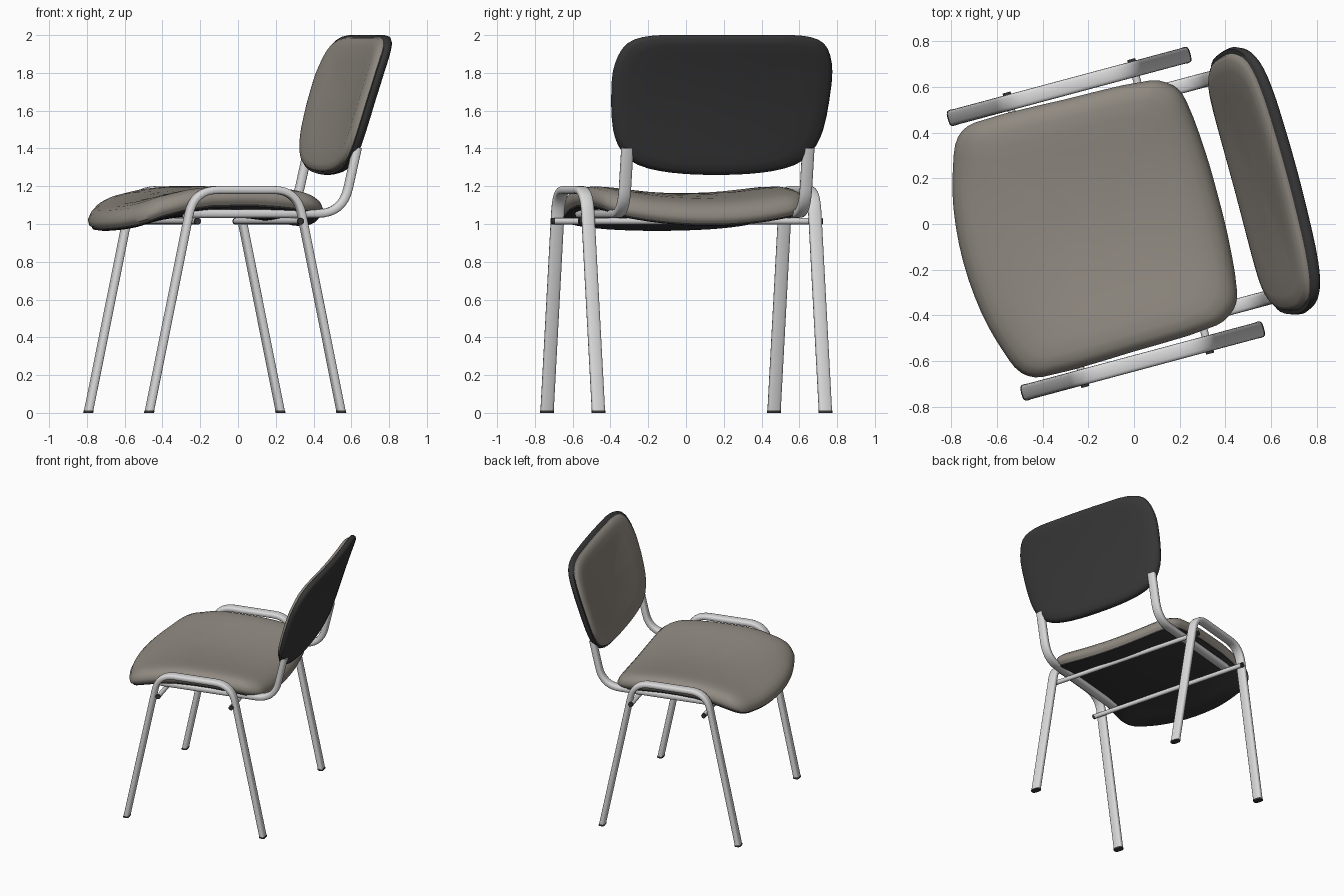
import bpy, bmesh, math
from mathutils import Vector

if "Cube" in bpy.data.objects:
    bpy.data.objects.remove(bpy.data.objects["Cube"])

TURN = math.radians(15)   # the whole chair is turned about z
MID = 0.033               # sideways centre line of the chair


def material(name, r, g, b):
    m = bpy.data.materials.new(name)
    m.diffuse_color = (r, g, b, 1)
    m.use_nodes = True
    m.node_tree.nodes["Principled BSDF"].inputs["Base Color"].default_value = m.diffuse_color
    return m


FABRIC = material("taupe fabric", 0.28, 0.254, 0.22)
BLACK = material("black plastic", 0.038, 0.038, 0.039)
METAL = material("grey metal", 0.70, 0.70, 0.70)


def finish(name, bm, mats, angle=40):
    bmesh.ops.recalc_face_normals(bm, faces=bm.faces)
    me = bpy.data.meshes.new(name)
    bm.to_mesh(me)
    bm.free()
    for m in mats:
        me.materials.append(m)
    ob = bpy.data.objects.new(name, me)
    bpy.context.collection.objects.link(ob)
    ob.rotation_euler.z = TURN
    bpy.ops.object.select_all(action='DESELECT')
    ob.select_set(True)
    bpy.context.view_layer.objects.active = ob
    bpy.ops.object.shade_smooth_by_angle(angle=math.radians(angle))
    return ob


def lerp_table(table, x):
    if x <= table[0][0]:
        return table[0][1]
    for (x0, y0), (x1, y1) in zip(table, table[1:]):
        if x <= x1:
            return y0 + (y1 - y0) * (x - x0) / (x1 - x0)
    return table[-1][1]


def fillet(points, d, n=8):
    """Polyline with every inner corner rounded, starting d before it."""
    pts = [Vector(p) for p in points]
    out = [pts[0]]
    for a, b, c in zip(pts, pts[1:], pts[2:]):
        p, q = b + (a - b).normalized() * d, b + (c - b).normalized() * d
        for i in range(n + 1):
            t = i / n
            out.append(p * (1 - t) ** 2 + b * 2 * t * (1 - t) + q * t * t)
    return out + [pts[-1]]


def bridge(bm, r0, r1, mat=0):
    n = len(r0)
    for i in range(n):
        f = bm.faces.new((r0[i], r0[(i + 1) % n], r1[(i + 1) % n], r1[i]))
        f.material_index = mat


def oval_tube(name, path, v, across, thick, mat, flat_ends=False, n=16):
    """Flattened tube along a path in the lengthwise (u, z) plane."""
    bm = bmesh.new()
    rings = []
    for i, p in enumerate(path):
        t = (path[min(i + 1, len(path) - 1)] - path[max(i - 1, 0)]).normalized()
        nrm = Vector((-t.y, t.x))
        if flat_ends and i in (0, len(path) - 1):
            nrm = Vector((1 / nrm.x, 0))
        ring = []
        for k in range(n):
            a = 2 * math.pi * k / n
            c, s = math.cos(a), math.sin(a)
            c = math.copysign(abs(c) ** 0.6, c) * across / 2
            s = math.copysign(abs(s) ** 0.6, s) * thick / 2
            ring.append(bm.verts.new((p.x + nrm.x * s, v + c, p.y + nrm.y * s)))
        rings.append(ring)
    for r0, r1 in zip(rings, rings[1:]):
        bridge(bm, r0, r1)
    bm.faces.new(rings[0])
    bm.faces.new(rings[-1])
    return finish(name, bm, [mat])


def crossbar(name, u, z, v0, v1, r, mat, n=12):
    bm = bmesh.new()
    ends = [[bm.verts.new((u + r * math.cos(2 * math.pi * k / n), v,
                           z + r * math.sin(2 * math.pi * k / n))) for k in range(n)]
            for v in (v0, v1)]
    bridge(bm, *ends)
    for e in ends:
        bm.faces.new(e)
    return finish(name, bm, [mat])


def closed_outline(half, sub=3):
    """Mirror a half outline and smooth it with a closed spline."""
    pts = [Vector(p) for p in half]
    pts += [Vector((p.x, -p.y)) for p in reversed(pts[1:-1])]
    n, out = len(pts), []
    for i in range(n):
        a, b, c, d = (pts[(i + k) % n] for k in (-1, 0, 1, 2))
        m = (c - b).length
        t0 = (c - a).normalized() * m
        t1 = (d - b).normalized() * m
        for j in range(sub):
            t = j / sub
            out.append(b * (2*t**3 - 3*t**2 + 1) + t0 * (t**3 - 2*t**2 + t)
                       + c * (3*t**2 - 2*t**3) + t1 * (t**3 - t**2))
    return out


def pad(name, half, centre, rings, place):
    """Cushion made of scaled outlines; ring = (scale, offset, material)."""
    outline = closed_outline(half)
    bm = bmesh.new()
    prev = None
    for scale, off, mat in rings:
        if scale == 0:
            ring = [bm.verts.new(place(centre, 0, off))]
        else:
            ring = [bm.verts.new(place(centre + (p.x - centre) * scale, p.y * scale, off))
                    for p in outline]
        if prev:
            if len(prev) == 1 or len(ring) == 1:
                tip, loop = (prev[0], ring) if len(prev) == 1 else (ring[0], prev)
                for i in range(len(loop)):
                    f = bm.faces.new((loop[i], loop[(i + 1) % len(loop)], tip))
                    f.material_index = mat
            else:
                bridge(bm, prev, ring, mat)
        prev = ring
    return finish(name, bm, [FABRIC, BLACK], 50)


# Seat: waterfall front edge, dished towards the rear
SEAT_MID = [(-.765, 1.02), (-.66, 1.033), (-.56, 1.06), (-.4, 1.088), (-.25, 1.1),
            (0, 1.096), (.2, 1.078), (.38, 1.045)]
SEAT_RISE = [(-.765, .01), (-.56, .032), (-.4, .045), (-.25, .052), (0, .056), (.38, .062)]


def seat_place(u, w, off):
    z = lerp_table(SEAT_MID, u) + lerp_table(SEAT_RISE, u) * (w / .57) ** 2
    return (u, MID + w, z + off)


pad("seat",
    [(.387, 0), (.383, .2), (.36, .43), (.325, .505), (.235, .555), (-.15, .572),
     (-.56, .576), (-.645, .535), (-.695, .43), (-.745, .24), (-.765, 0)], -.19,
    [(0, .064, 0), (.2, .064, 0), (.4, .065, 0), (.6, .066, 0), (.75, .066, 0),
     (.86, .06, 0), (.93, .047, 0), (.975, .025, 0), (1, -.008, 0), (.99, -.035, 0),
     (.965, -.046, 0), (.96, -.056, 1), (.92, -.062, 1), (.75, -.062, 1), (.5, -.06, 1),
     (.25, -.057, 1), (0, -.055, 1)], seat_place)

# Backrest: leans back, sides wrap forward, black shell behind a hollowed cushion
BACK_LEAN = [(1.26, .492), (1.4, .526), (1.5, .552), (1.65, .595), (1.8, .643), (2, .718)]


def back_place(z, w, off):
    return (lerp_table(BACK_LEAN, z) - .028 * (w / .6) ** 2 + off, MID + w, z)


pad("backrest",
    [(2, 0), (2, .2), (1.996, .42), (1.955, .54), (1.85, .594), (1.72, .602), (1.5, .576),
     (1.385, .522), (1.313, .43), (1.272, .25), (1.26, 0)], 1.64,
    [(0, .04, 1), (.25, .04, 1), (.5, .041, 1), (.7, .042, 1), (.85, .043, 1),
     (.95, .039, 1), (.985, .028, 1), (1, .008, 1), (.99, -.008, 1), (.96, -.011, 1),
     (.95, -.024, 0), (.92, -.036, 0), (.84, -.042, 0), (.65, -.036, 0),
     (.45, -.03, 0), (.2, -.025, 0), (0, -.024, 0)], back_place)

# Side frames (two legs joined by an arch), feet and back supports
leg = fillet([(-.643, .012), (-.40, 1.18), (.165, 1.18), (.406, .012)], .13)
support = fillet([(-.42, 1.055), (.449, 1.055), (.529, 1.405)], .14)
for side, s in (("left", 1), ("right", -1)):
    v = MID + .622 * s
    oval_tube(side + "_leg_frame", leg, v, .07, .042, METAL, True)
    for end, u0, u1 in (("front", -.6455, -.643), ("rear", .4085, .406)):
        oval_tube(side + "_" + end + "_foot", [Vector((u0, 0)), Vector((u1, .012))],
                  v, .073, .045, BLACK, True)
    oval_tube(side + "_back_support", support, MID + .496 * s, .064, .045, METAL)

# Crossbars under the seat with black end plugs
for end, u in (("front", -.39), ("rear", .175)):
    crossbar(end + "_crossbar", u, 1.015, MID - .655, MID + .655, .017, METAL)
    for side, s in (("left", 1), ("right", -1)):
        crossbar(end + "_crossbar_" + side + "_plug", u, 1.015,
                 MID + .65 * s, MID + .667 * s, .018, BLACK)
